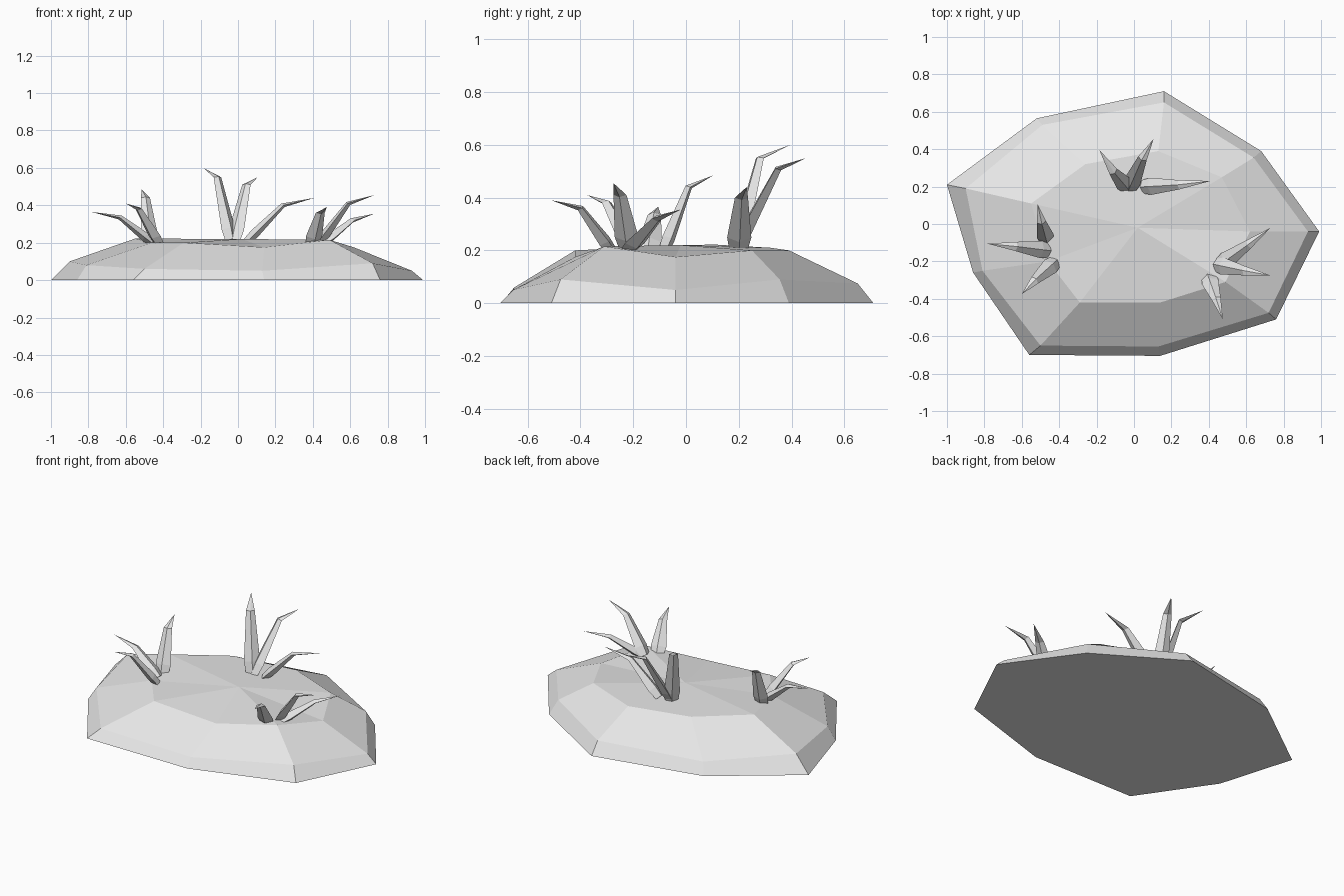
import bpy
import bmesh
from mathutils import Vector

default_cube = bpy.data.objects.get("Cube")
if default_cube:
    bpy.data.objects.remove(default_cube, do_unlink=True)


def make_material(name, colour):
    material = bpy.data.materials.new(name)
    material.use_nodes = True
    material.diffuse_color = colour
    material.node_tree.nodes["Principled BSDF"].inputs["Base Color"].default_value = colour
    return material


pale_grey = make_material("pale_grey", (0.8, 0.8, 0.8, 1))


def finish(bm, name):
    """Turn the bmesh into a flat-shaded object with outward faces."""
    bmesh.ops.recalc_face_normals(bm, faces=bm.faces)
    mesh = bpy.data.meshes.new(name)
    bm.to_mesh(mesh)
    bm.free()
    mesh.materials.append(pale_grey)
    part = bpy.data.objects.new(name, mesh)
    bpy.context.collection.objects.link(part)
    return part


def bridge(bm, lower, upper):
    """Join two rings of equal length with faces."""
    count = len(lower)
    for i in range(count):
        j = (i + 1) % count
        bm.faces.new((lower[i], lower[j], upper[j], upper[i]))


def cap_with_point(bm, ring, point):
    """Close a ring with a fan of triangles."""
    apex = bm.verts.new(point)
    for i in range(len(ring)):
        bm.faces.new((ring[i], ring[(i + 1) % len(ring)], apex))


# Mound: ground outline, bevelled rim, upper shoulder, shallow centre
outline = [(-1, .21, 0), (-.86, -.26, 0), (-.56, -.7, 0), (.14, -.705, 0), (.76, -.51, 0),
           (.99, -.04, 0), (.68, .39, 0), (.16, .71, 0), (-.52, .565, 0)]
rim = [(-.9, .19, .1), (-.81, -.25, .08), (-.5, -.65, .06), (.13, -.655, .05), (.72, -.475, .09),
       (.93, -.04, .05), (.64, .355, .09), (.16, .65, .075), (-.49, .53, .07)]
shoulder = [(-.55, .11, .222), (-.46, -.2, .2), (-.29, -.42, .2), (.14, -.42, .175),
            (.49, -.31, .215), (.62, -.04, .175), (.47, .25, .2), (.13, .39, .2), (-.26, .32, .21)]

bm = bmesh.new()
rings = [[bm.verts.new(p) for p in ring] for ring in (outline, rim, shoulder)]
bm.faces.new(rings[0])
bridge(bm, rings[0], rings[1])
bridge(bm, rings[1], rings[2])
cap_with_point(bm, rings[2], (.02, -.02, .22))
finish(bm, "mound")


def make_leaf(name, base, bend, tip):
    """Build a flattened, ridged leaf that bends outward to a point."""
    base, bend, tip = Vector(base), Vector(bend), Vector(tip)
    outward = Vector((tip.x - base.x, tip.y - base.y, 0)).normalized()
    side = outward.cross(Vector((0, 0, 1)))
    stem = (bend - base).normalized()
    ridge = side.cross(stem)
    sections = [(base - stem * .02, .036, .02),
                (base.lerp(bend, .16), .046, .025),
                (bend, .025, .013)]
    bm = bmesh.new()
    rings = []
    for centre, width, depth in sections:
        offsets = (side * width, ridge * depth, -side * width, -ridge * depth)
        rings.append([bm.verts.new(centre + offset) for offset in offsets])
    bm.faces.new(rings[0])
    for lower, upper in zip(rings, rings[1:]):
        bridge(bm, lower, upper)
    cap_with_point(bm, rings[-1], tip)
    finish(bm, name)


# Tufts: three leaves each, given as base, bend and tip
tufts = {
    "back_tuft": [
        ((-.04, .2, .22), (-.11, .28, .55), (-.185, .395, .6)),
        ((-.02, .2, .22), (.045, .35, .51), (.105, .455, .55)),
        ((.06, .2, .22), (.24, .21, .4), (.41, .23, .44))],
    "right_tuft": [
        ((-.47, -.08, .21), (-.495, .01, .44), (-.515, .105, .485)),
        ((-.47, -.14, .21), (-.63, -.12, .335), (-.785, -.105, .365)),
        ((-.43, -.21, .21), (-.53, -.3, .38), (-.6, -.375, .41))],
    "left_tuft": [
        ((.47, -.21, .21), (.61, -.11, .32), (.73, -.02, .355)),
        ((.45, -.22, .22), (.59, -.25, .41), (.73, -.275, .455)),
        ((.4, -.29, .21), (.44, -.4, .36), (.475, -.51, .39))],
}
for tuft_name, leaves in tufts.items():
    for number, (base, bend, tip) in enumerate(leaves, start=1):
        make_leaf(f"{tuft_name}_leaf_{number}", base, bend, tip)
